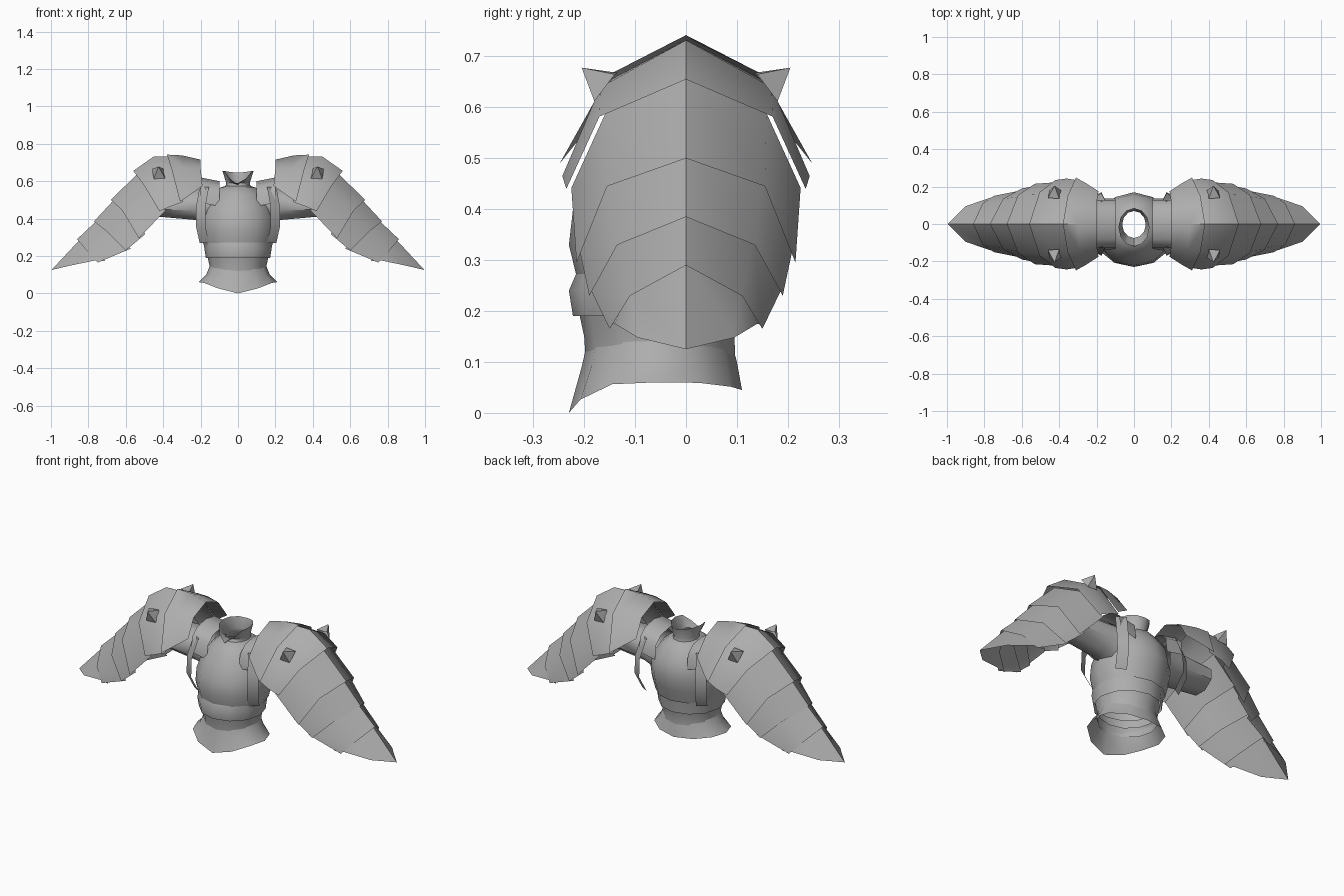
import bpy, math
from mathutils import Vector

cube = bpy.data.objects.get("Cube")
if cube:
    bpy.data.objects.remove(cube, do_unlink=True)

steel = bpy.data.materials.new("plain_grey")
steel.use_nodes = True
GREY = (0.42, 0.42, 0.42, 1)
steel.diffuse_color = GREY
steel.node_tree.nodes["Principled BSDF"].inputs["Base Color"].default_value = GREY


def loft(name, rows, closed=False, mirror=False, angle=50):
    """Skin equal-length rows of points into an open sheet or a tube."""
    n = len(rows[0])
    faces = []
    for r in range(len(rows) - 1):
        for i in range(n if closed else n - 1):
            j = (i + 1) % n
            faces.append((r * n + i, r * n + j, (r + 1) * n + j, (r + 1) * n + i))
    mesh = bpy.data.meshes.new(name)
    mesh.from_pydata([tuple(p) for row in rows for p in row], [], faces)
    mesh.materials.append(steel)
    ob = bpy.data.objects.new(name, mesh)
    bpy.context.collection.objects.link(ob)
    if mirror:
        ob.modifiers.new("Mirror", "MIRROR").use_mirror_merge = False
    bpy.ops.object.select_all(action="DESELECT")
    ob.select_set(True)
    bpy.context.view_layer.objects.active = ob
    bpy.ops.object.shade_smooth_by_angle(angle=math.radians(angle))
    return ob


def ring(z, hx, front, back, dip=0, rear=0, n=12):
    """Oval body ring whose front and rear points can dip."""
    pts = []
    for i in range(n):
        a = math.tau * i / n
        c = math.cos(a)
        drop = (dip if c > 0 else rear) * c ** 4
        y = (front + back) / 2 - c * (back - front) / 2
        pts.append(Vector((hx * math.sin(a), y, z + drop)))
    return pts


def arch(half):
    """Complete a ridge-to-edge half section across y = 0."""
    half = [Vector(p) for p in half]
    return [Vector((p.x, -p.y, p.z)) for p in reversed(half[1:])] + half


# Torso: flared hem, two waist bands, breastplate and neck
body = {
    "hem": [(.06, .21, -.23, .11, -.06, -.015), (.10, .17, -.205, .10, -.01), (.155, .148, -.19, .085)],
    "lower_waist_band": [(.105, .155, -.197, .097), (.15, .153, -.20, .095), (.21, .166, -.213, .11)],
    "upper_waist_band": [(.19, .172, -.222, .12), (.24, .18, -.23, .125), (.28, .183, -.213, .13)],
    "breastplate": [(.26, .184, -.213, .135), (.33, .20, -.23, .155), (.40, .20, -.222, .17),
                    (.47, .18, -.19, .16), (.53, .14, -.15, .125), (.565, .095, -.115, .095),
                    (.575, .065, -.078, .07)],
    "collar": [(.53, .10, -.13, .10), (.56, .07, -.085, .075), (.59, .063, -.075, .07),
               (.655, .083, -.12, .085, -.075, -.01)],
}
for name, rings in body.items():
    loft(name, [ring(*r) for r in rings], closed=True)

# Shoulder straps arching over the collarbone
strap = [(0, .615), (.08, .60), (.125, .56), (.135, .48)]
loft("shoulder_strap", [arch([(x, y, z + dz) for y, z in strap])
                        for x, dz in ((.10, -.015), (.20, .005))], mirror=True)

# Upright plates in front of and behind each armhole
edge = [(.13, .57), (.165, .46), (.17, .36), (.13, .27)]
for side, name in ((-1, "front_armhole_plate"), (1, "rear_armhole_plate")):
    loft(name, [[(x + .02 * (i in (1, 2)), side * (y - dy), z) for i, (y, z) in enumerate(edge)]
                for x, dy in ((.155, 0), (.205, .03))], mirror=True)

# Short open sleeves
sleeve = []
for x, z, ry, rz in ((.14, .46, .12, .11), (.22, .475, .11, .09), (.43, .48, .09, .075)):
    sleeve.append([(x, ry * math.cos(math.tau * i / 8 + math.pi / 8),
                    z + rz * math.sin(math.tau * i / 8 + math.pi / 8)) for i in range(8)])
loft("sleeve", sleeve, closed=True, mirror=True)

# Shoulder cap
cap = [arch([(.20, 0, .715), (.20, .11, .67), (.19, .175, .575)]),
       arch([(.30, 0, .738), (.29, .14, .67), (.26, .22, .525)]),
       arch([(.38, 0, .742), (.355, .15, .665), (.31, .248, .49)])]
loft("shoulder_cap", cap, mirror=True)

# Overlapping arm plates, each tucked beneath the one above
lames = [
    [(.56, 0, .655), (.505, .17, .582), (.42, .235, .44)],
    [(.68, 0, .50), (.62, .155, .445), (.53, .215, .295)],
    [(.77, 0, .385), (.70, .135, .33), (.60, .19, .23)],
    [(.86, 0, .29), (.81, .11, .23), (.75, .15, .165)],
    [(.997, 0, .125), (.90, .095, .148), (.77, .14, .175)],
]
before, last = cap[1], cap[2]
for k, half in enumerate(lames):
    end = arch(half)
    tuck = Vector((-.006, 0, -.008))
    start = [a.lerp(b, .8) + tuck for a, b in zip(before, last)]
    for p in start:
        p.y *= .96
    rows = [start, end]
    if k == 0:
        rows.insert(1, arch([(.45, 0, .732), (.425, .168, .64), (.36, .243, .465)]))
    loft("arm_plate_%d" % (k + 1), rows, mirror=True)
    before, last = start, end

# Four-sided spikes on the front and rear of each shoulder
for side, name in ((-1, "front_spike"), (1, "rear_spike")):
    tip = Vector((.425, side * .205, .678))
    base = [Vector((.39, side * .18, .615)), Vector((.45, side * .18, .612)),
            Vector((.46, side * .14, .665)), Vector((.40, side * .135, .668))]
    loft(name, [base, [tip] * 4], closed=True, mirror=True, angle=20)
